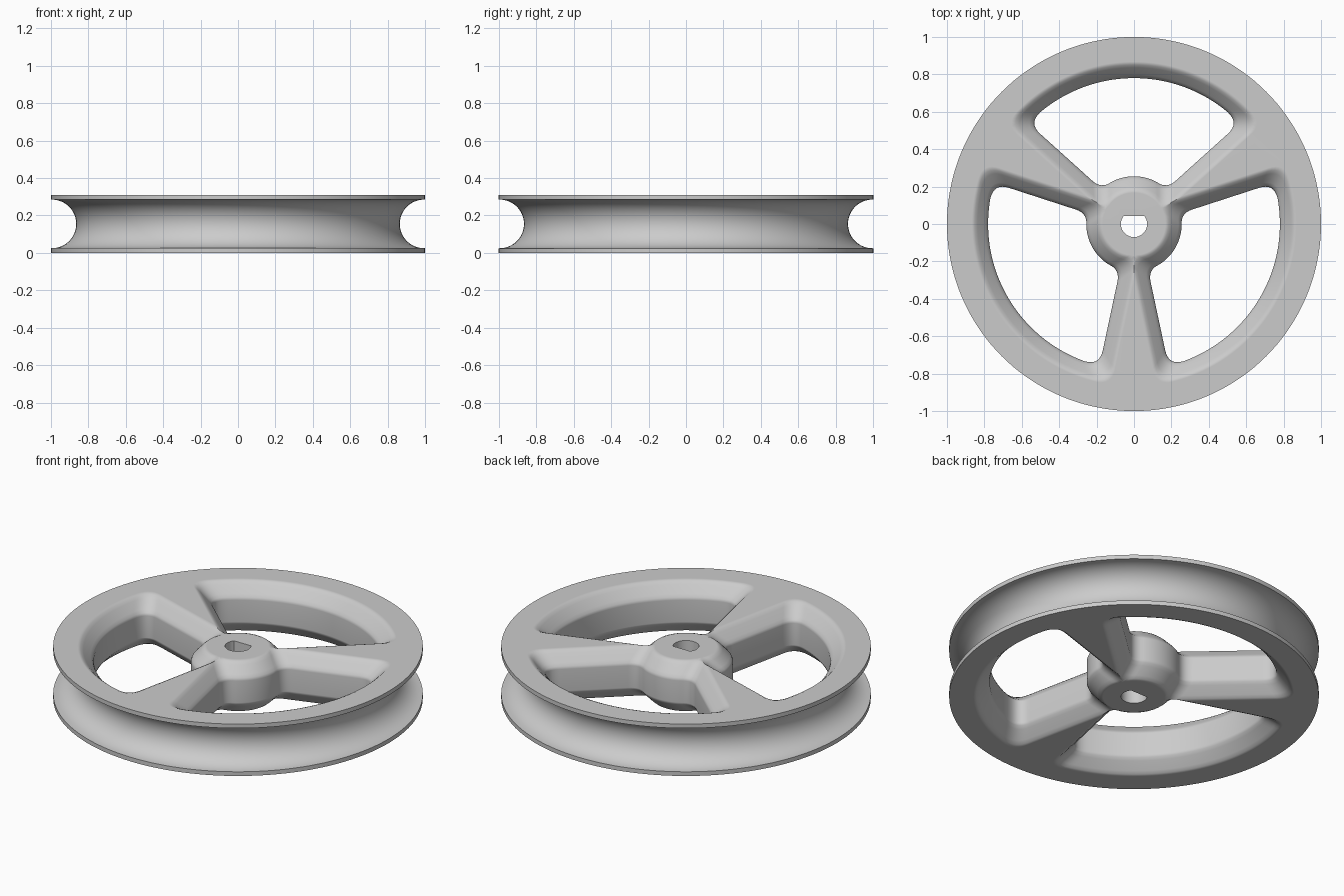
import bpy, bmesh
from math import sin, cos, pi, sqrt, atan2, radians
from mathutils import Vector

if "Cube" in bpy.data.objects:
    bpy.data.objects.remove(bpy.data.objects["Cube"])

HEIGHT = 0.31
MID = HEIGHT / 2
SEGMENTS = 144

grey = bpy.data.materials.new("light grey")
grey.use_nodes = True
grey.diffuse_color = (0.6, 0.6, 0.6, 1)
grey.node_tree.nodes["Principled BSDF"].inputs["Base Color"].default_value = grey.diffuse_color


def loft(name, rings):
    """Closed solid through stacked rings of equal point count."""
    bm = bmesh.new()
    rows = [[bm.verts.new(p) for p in ring] for ring in rings]
    n = len(rows[0])
    for low, high in zip(rows, rows[1:]):
        for i in range(n):
            j = (i + 1) % n
            bm.faces.new((low[i], low[j], high[j], high[i]))
    bm.faces.new(rows[0])
    bm.faces.new(rows[-1])
    bmesh.ops.recalc_face_normals(bm, faces=bm.faces)
    mesh = bpy.data.meshes.new(name)
    bm.to_mesh(mesh)
    bm.free()
    mesh.materials.append(grey)
    obj = bpy.data.objects.new(name, mesh)
    bpy.context.collection.objects.link(obj)
    return obj


def polar(r, angle):
    return Vector((r * cos(angle), r * sin(angle)))


def arc(r, start, end, steps):
    return [polar(r, start + (end - start) * i / steps) for i in range(steps + 1)]


def fillet(a, corner, b, steps=8):
    ts = [i / steps for i in range(1, steps)]
    return [a * (1 - t) ** 2 + corner * 2 * t * (1 - t) + b * t * t for t in ts]


def window_outline(grow):
    """Window between two spokes, widened on all sides by grow."""
    slope, half_width = 0.213, 0.023 - grow
    spoke = radians(30)

    def corner_angle(r):
        k = 1 + slope ** 2
        along = (sqrt(r * r * k - half_width ** 2) - slope * half_width) / k
        return spoke + atan2(slope * along + half_width, along)

    outer, inner = 0.78 + grow, 0.255 - grow
    out_angle, in_angle = corner_angle(outer), corner_angle(inner)
    out_corner, in_corner = polar(outer, out_angle), polar(inner, in_angle)
    side = (in_corner - out_corner).normalized()
    out_soft, in_soft = 0.085, 0.065
    rim_arc = arc(outer, pi / 2, out_angle + out_soft / outer, 28)
    hub_arc = arc(inner, in_angle + in_soft / inner, pi / 2, 10)
    out_end = out_corner + side * out_soft
    in_end = in_corner - side * in_soft
    half = (rim_arc + fillet(rim_arc[-1], out_corner, out_end) + [out_end, in_end]
            + fillet(in_end, in_corner, hub_arc[0]) + hub_arc)
    return half + [Vector((-p.x, p.y)) for p in reversed(half[1:-1])]


def turned(p, angle, z):
    return (p.x * cos(angle) - p.y * sin(angle), p.x * sin(angle) + p.y * cos(angle), z)


# Disc with a round groove in its edge
groove = [(0.995 - 0.13 * cos(t), MID + 0.13 * sin(t))
          for t in [-pi / 2 + pi * i / 24 for i in range(25)]]
profile = [(1, 0), (1, 0.025)] + groove + [(1, HEIGHT - 0.025), (1, HEIGHT)]
wheel = loft("pulley_wheel", [[(*p, z) for p in arc(r, 0, 2 * pi, SEGMENTS)[:-1]]
                              for r, z in profile])

# Window cutters: straight wall in the middle, soft bevel towards both faces
bevel = [(0.065, 0), (0.08, 0.006), (0.095, 0.018), (0.135, 0.056),
         (0.148, 0.071), (0.155, 0.088), (0.2, 0.088)]
levels = [(-h, g) for h, g in reversed(bevel)] + bevel
cutters = []
for k in range(3):
    turn = k * 2 * pi / 3
    cutters.append(loft("window_cutter", [[turned(p, turn, MID + h) for p in window_outline(g)]
                                          for h, g in levels]))

# D-shaped shaft hole
flat = atan2(0.042, sqrt(0.07 ** 2 - 0.042 ** 2))
bore = arc(0.07, pi - flat, 2 * pi + flat, 32)
cutters.append(loft("bore_cutter", [[(*p, z) for p in bore] for z in (-0.1, HEIGHT + 0.1)]))

bpy.context.view_layer.objects.active = wheel
wheel.select_set(True)
for cutter in cutters:
    cutter.hide_render = True
    cut = wheel.modifiers.new("cut", "BOOLEAN")
    cut.operation = "DIFFERENCE"
    cut.solver = "EXACT"
    cut.object = cutter
    bpy.ops.object.modifier_apply(modifier=cut.name)
    bpy.data.objects.remove(cutter)

# Smooth curves, flat faces and crisp lips
for obj in bpy.context.selected_objects:
    obj.select_set(obj == wheel)
bpy.ops.object.shade_smooth_by_angle(angle=radians(32))
weighted = wheel.modifiers.new("flat face normals", "WEIGHTED_NORMAL")
weighted.keep_sharp = True
